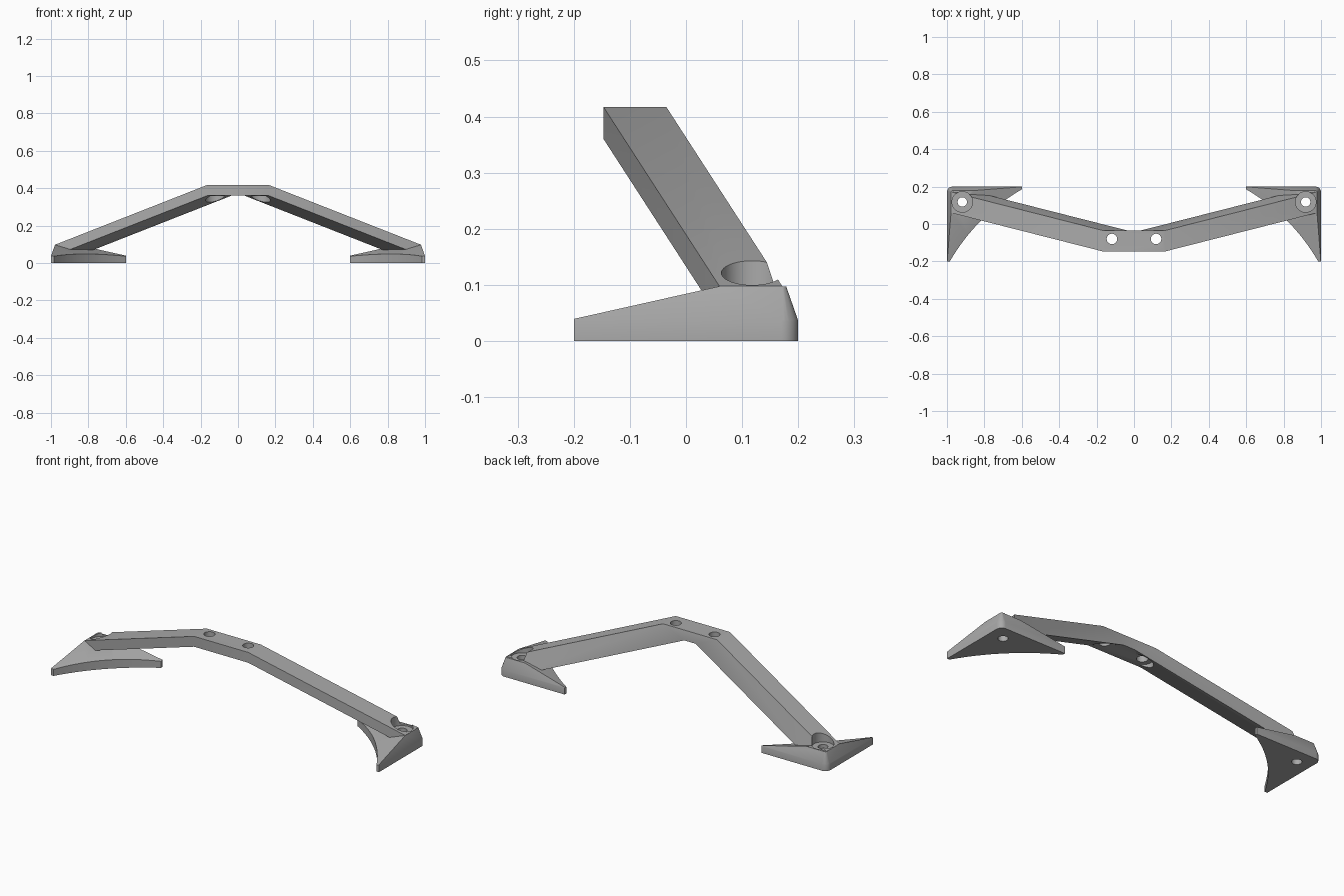
import bpy, bmesh, math
from mathutils import Vector

cube = bpy.data.objects.get("Cube")
if cube:
    bpy.data.objects.remove(cube)

grey = bpy.data.materials.new("plain_grey")
grey.use_nodes = True
grey.diffuse_color = (0.4, 0.4, 0.4, 1)
grey.node_tree.nodes["Principled BSDF"].inputs["Base Color"].default_value = (0.4, 0.4, 0.4, 1)


def make_object(name, bm):
    bmesh.ops.recalc_face_normals(bm, faces=bm.faces)
    mesh = bpy.data.meshes.new(name)
    bm.to_mesh(mesh)
    bm.free()
    mesh.materials.append(grey)
    obj = bpy.data.objects.new(name, mesh)
    bpy.context.collection.objects.link(obj)
    return obj


def slice_off(bm, point, normal):
    """Remove everything on the normal side of a plane and cap the cut."""
    geom = bm.verts[:] + bm.edges[:] + bm.faces[:]
    cut = bmesh.ops.bisect_plane(bm, geom=geom, plane_co=point, plane_no=normal,
                                 clear_outer=True, dist=1e-5)
    edges = [e for e in cut["geom_cut"] if isinstance(e, bmesh.types.BMEdge)]
    bmesh.ops.holes_fill(bm, edges=edges)


def drill(obj, x, y, radius, low, high):
    """Cut a round vertical hole."""
    bpy.ops.mesh.primitive_cylinder_add(vertices=48, radius=radius, depth=high - low,
                                        location=(x, y, (low + high) / 2))
    cutter = bpy.context.object
    cutter.data.materials.append(grey)
    cutter.hide_render = True
    mod = obj.modifiers.new("hole", 'BOOLEAN')
    mod.operation = 'DIFFERENCE'
    mod.solver = 'EXACT'
    mod.object = cutter
    bpy.context.view_layer.objects.active = obj
    bpy.ops.object.modifier_apply(modifier=mod.name)
    bpy.data.objects.remove(cutter)


def smooth(obj):
    bpy.ops.object.select_all(action='DESELECT')
    obj.select_set(True)
    bpy.context.view_layer.objects.active = obj
    bpy.ops.object.shade_smooth_by_angle(angle=math.radians(25))


FOOT_H, WALL_H, CORNER = 0.097, 0.036, 0.03
HOLE_X, HOLE_Y = 0.918, 0.118


def foot(name, side):
    # Plan outline: two short tip edges, rounded outer corner, hollow inner arc
    corner = [(1 - CORNER + CORNER * math.cos(a), 0.2 - CORNER + CORNER * math.sin(a), a)
              for a in (math.radians(d) for d in range(0, 91, 15))]
    start, end = Vector((0.6, 0.185)), Vector((0.985, -0.2))
    inward = Vector((1, 1)).normalized()
    arc = []
    for i in range(17):
        t = i / 16
        arc.append(start.lerp(end, t) + inward * 0.036 * 4 * t * (1 - t))
    outline = [(1, -0.2)] + [c[:2] for c in corner] + [(0.6, 0.2)] + [tuple(p) for p in arc]
    bm = bmesh.new()
    base = bm.faces.new([bm.verts.new((x, y, 0)) for x, y in outline])
    up = bmesh.ops.extrude_face_region(bm, geom=[base])
    bmesh.ops.translate(bm, vec=(0, 0, FOOT_H),
                        verts=[v for v in up["geom"] if isinstance(v, bmesh.types.BMVert)])
    # Sloping top, then the drafted outer walls around the corner
    slice_off(bm, (0.985, -0.2, WALL_H), (-0.243, -0.243, 1))
    for x, y, a in corner:
        slice_off(bm, (x, y, WALL_H), (math.cos(a), math.sin(a), 0.35))
    if side < 0:
        bmesh.ops.scale(bm, vec=(-1, 1, 1), verts=bm.verts)
    return make_object(name, bm)


def arch_bar():
    # One section at the bend, run down the arm direction and mirrored
    bend = [Vector(p) for p in ((0.165, -0.147, 0.417), (0.165, -0.035, 0.417),
                                (0.035, -0.035, 0.36), (0.165, -0.147, 0.36))]
    arm = Vector((0.815, 0.207, -0.32))
    tip = [p + arm * ((0.978 - p.x) / arm.x) for p in bend]
    bm = bmesh.new()
    rings = []
    for ring, side in ((tip, -1), (bend, -1), (bend, 1), (tip, 1)):
        rings.append([bm.verts.new((p.x * side, p.y, p.z)) for p in ring])
    for a, b in zip(rings, rings[1:]):
        for i in range(4):
            j = (i + 1) % 4
            bm.faces.new((a[i], a[j], b[j], b[i]))
    bm.faces.new(rings[0])
    bm.faces.new(rings[-1])
    bmesh.ops.recalc_face_normals(bm, faces=bm.faces)
    slice_off(bm, (0, 0, 0.015), (0, 0, -1))
    return make_object("arch_bar", bm)


bar = arch_bar()
for side, label in ((1, "left"), (-1, "right")):
    pad = foot(label + "_foot", side)
    # Screw holes with wide pockets above the feet
    for part in (bar, pad):
        drill(part, HOLE_X * side, HOLE_Y, 0.055, 0.088, 0.3)
        drill(part, HOLE_X * side, HOLE_Y, 0.025, -0.1, 0.3)
    # Holes in the middle of the bar, with pockets below
    drill(bar, 0.118 * side, -0.08, 0.028, 0.2, 0.6)
    drill(bar, 0.118 * side, -0.08, 0.055, 0.2, 0.3595)
    smooth(pad)
smooth(bar)
